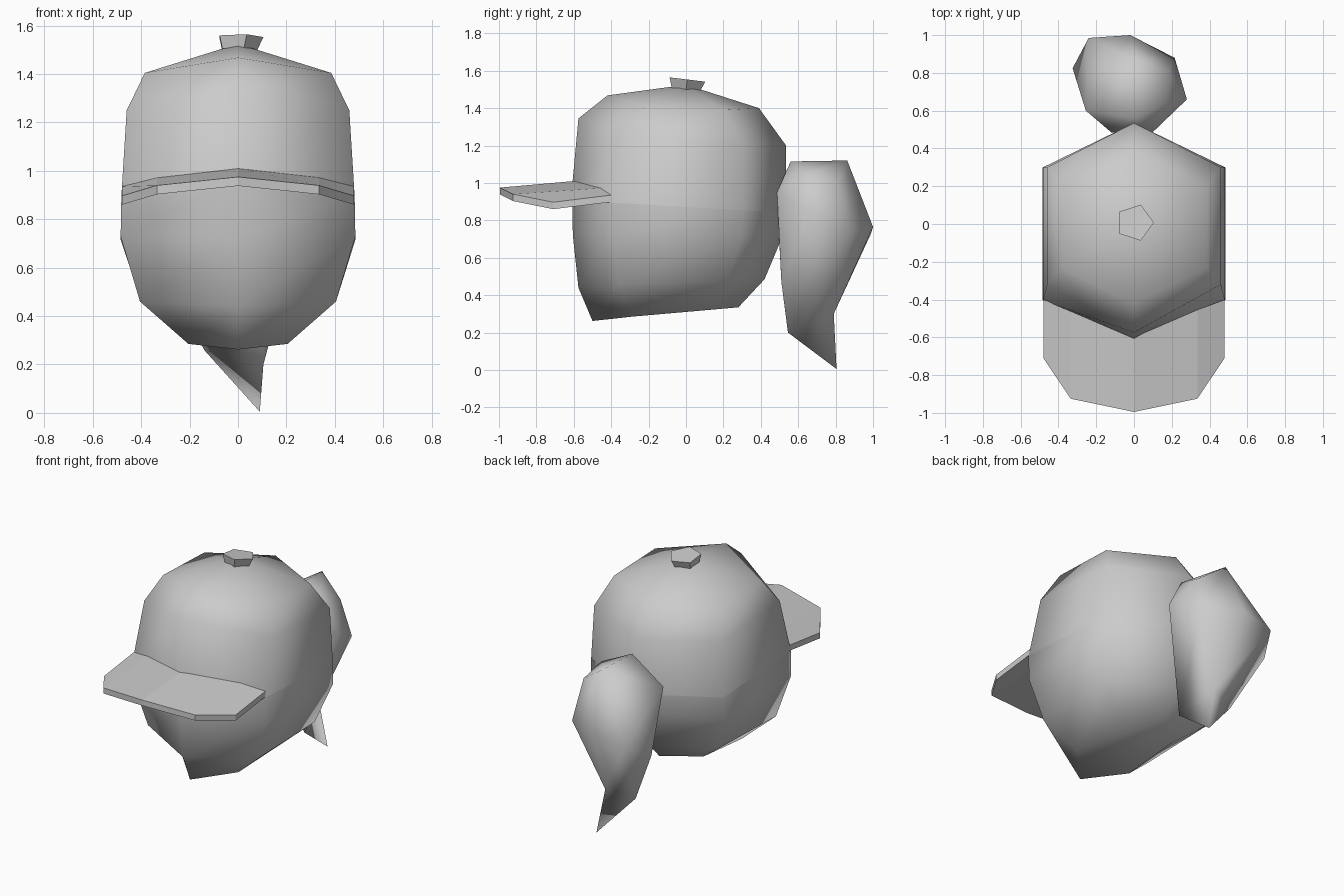
import bpy, bmesh
from math import cos, sin, tau

cube = bpy.data.objects.get("Cube")
if cube:
    bpy.data.objects.remove(cube, do_unlink=True)

grey = bpy.data.materials.new("plain_grey")
grey.use_nodes = True
grey.diffuse_color = (0.6, 0.6, 0.6, 1)
grey.node_tree.nodes["Principled BSDF"].inputs["Base Color"].default_value = (0.6, 0.6, 0.6, 1)


def finish(name, bm, smooth):
    """Turn a bmesh into a named, coloured object."""
    bmesh.ops.recalc_face_normals(bm, faces=bm.faces)
    for f in bm.faces:
        f.smooth = smooth
    mesh = bpy.data.meshes.new(name)
    bm.to_mesh(mesh)
    bm.free()
    mesh.materials.append(grey)
    obj = bpy.data.objects.new(name, mesh)
    bpy.context.collection.objects.link(obj)
    return obj


def hexagon(bm, front, side_front, side_back, back, x):
    """Ring of six vertices; each argument is a (y, z) pair, x the half width."""
    pts = [(0, *front), (x, *side_front), (x, *side_back),
           (0, *back), (-x, *side_back), (-x, *side_front)]
    return [bm.verts.new(p) for p in pts]


def bridge(bm, a, b):
    n = len(a)
    for i in range(n):
        j = (i + 1) % n
        bm.faces.new((a[i], a[j], b[j], b[i]))


# Rim shared by head and cap
RIM = ((-0.61, 0.97), (-0.405, 0.895), (0.3, 0.855), (0.535, 0.84), 0.482)

# Head: hexagonal rings from the chin to the cap rim
bm = bmesh.new()
rings = [hexagon(bm, *r) for r in (
    ((-0.5, 0.262), (-0.29, 0.285), (0.11, 0.32), (0.28, 0.335), 0.205),
    ((-0.575, 0.44), (-0.36, 0.46), (0.22, 0.475), (0.42, 0.485), 0.405),
    ((-0.605, 0.72), (-0.4, 0.73), (0.295, 0.715), (0.51, 0.70), 0.485),
    RIM)]
for lower, upper in zip(rings, rings[1:]):
    bridge(bm, lower, upper)
bm.faces.new(rings[0])
finish("head", bm, True)

# Cap crown: rings up to an apex
bm = bmesh.new()
rings = [hexagon(bm, *r) for r in (
    RIM,
    ((-0.575, 1.345), (-0.32, 1.25), (0.3, 1.21), (0.535, 1.2), 0.46),
    ((-0.42, 1.468), (-0.23, 1.405), (0.2, 1.39), (0.39, 1.4), 0.385))]
for lower, upper in zip(rings, rings[1:]):
    bridge(bm, lower, upper)
apex = bm.verts.new((0, 0, 1.525))
for i, v in enumerate(rings[-1]):
    bm.faces.new((v, rings[-1][(i + 1) % 6], apex))
finish("cap_crown", bm, True)

# Cap button: tilted, flared pentagon
bm = bmesh.new()
bottom, top = [], []
for i in range(5):
    c, s = cos(tau * i / 5), sin(tau * i / 5)
    bottom.append(bm.verts.new((0.08 * c, 0.08 * s, 1.5 - 0.01 * s)))
    top.append(bm.verts.new((0.005 + 0.1 * c, 0.007 + 0.1 * s, 1.553 - 0.012 * s)))
bridge(bm, bottom, top)
bm.faces.new(top)
bm.faces.new(bottom)
finish("cap_button", bm, False)

# Cap brim: arched half sheet, mirrored and thickened downwards
inner = [(0, -0.6, 1.01), (0.335, -0.455, 0.972), (0.48, -0.4, 0.935)]
outer = [(0, -0.995, 0.975), (0.335, -0.925, 0.94), (0.48, -0.71, 0.897)]
bm = bmesh.new()


def mirrored(row):
    return [(-x, y, z) for x, y, z in row[:0:-1]] + row


def strip(row, drop):
    return [bm.verts.new((x, y, z - drop)) for x, y, z in mirrored(row)]


loops = [strip(inner, 0), strip(outer, 0), strip(outer, 0.037), strip(inner, 0.037)]
for a, b in zip(loops, loops[1:] + loops[:1]):
    for i in range(4):
        bm.faces.new((a[i], a[i + 1], b[i + 1], b[i]))
for end in (0, -1):
    bm.faces.new([row[end] for row in loops])
finish("cap_brim", bm, False)

# Ponytail: faceted hull narrowing to three low corners, then a pointed tip
upper = [(0, 0.56, 1.115), (0.01, 0.862, 1.12), (0.18, 0.81, 1.0), (0.17, 0.64, 1.05),
         (-0.255, 0.6, 0.98), (0.28, 0.66, 0.85), (0.215, 0.88, 0.74), (-0.02, 1.0, 0.765),
         (-0.24, 0.985, 0.72), (-0.325, 0.825, 0.63), (0.1, 0.487, 0.95),
         (-0.12, 0.485, 0.95), (0.1, 0.51, 0.47), (-0.1, 0.52, 0.65)]
low = [(0.105, 0.545, 0.2), (-0.14, 0.725, 0.26), (0.036, 0.79, 0.3)]
bm = bmesh.new()
for p in upper:
    bm.verts.new(p)
corners = [bm.verts.new(p) for p in low]
bmesh.ops.convex_hull(bm, input=bm.verts[:])
cap_face = bm.faces.get(corners)
if cap_face:
    bmesh.ops.delete(bm, geom=[cap_face], context='FACES_ONLY')
tip = bm.verts.new((0.09, 0.805, 0.005))
for i in range(3):
    bm.faces.new((corners[i], corners[(i + 1) % 3], tip))
finish("ponytail", bm, True)
